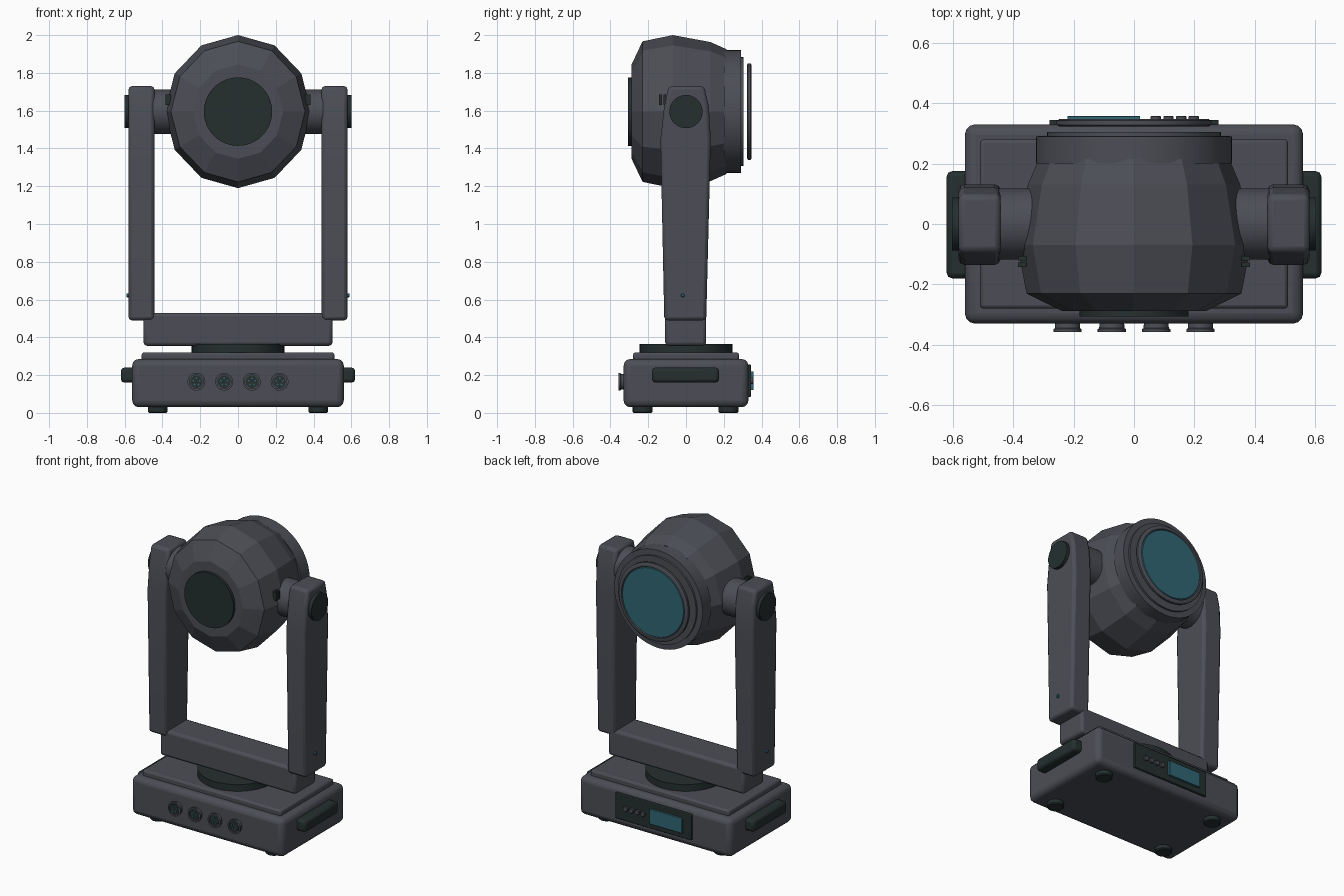
import bpy, bmesh, math
from mathutils import Matrix, Vector

if "Cube" in bpy.data.objects:
    bpy.data.objects.remove(bpy.data.objects["Cube"])


def colour(name, rgb):
    m = bpy.data.materials.new(name)
    m.diffuse_color = (*rgb, 1)
    m.use_nodes = True
    m.node_tree.nodes["Principled BSDF"].inputs["Base Color"].default_value = m.diffuse_color
    return m


GREY = colour("charcoal grey", (0.072, 0.076, 0.092))
DARK = colour("green black", (0.018, 0.028, 0.028))
TEAL = colour("teal glass", (0.03, 0.135, 0.175))
PIVOT_Z = 1.595


def finish(bm, name, mat, bevel=0.0, segments=2, smooth=True):
    bmesh.ops.recalc_face_normals(bm, faces=bm.faces)
    me = bpy.data.meshes.new(name)
    bm.to_mesh(me)
    bm.free()
    ob = bpy.data.objects.new(name, me)
    bpy.context.collection.objects.link(ob)
    me.materials.append(mat)
    if bevel:
        b = ob.modifiers.new("rounded edges", "BEVEL")
        b.width, b.segments, b.limit_method = bevel, segments, "ANGLE"
        b.angle_limit = math.radians(40)
    if smooth:
        bpy.ops.object.select_all(action="DESELECT")
        ob.select_set(True)
        bpy.context.view_layer.objects.active = ob
        bpy.ops.object.shade_smooth_by_angle(angle=math.radians(35))
    return ob


def box(name, lo, hi, mat, bevel=0.0, segments=2):
    bm = bmesh.new()
    bmesh.ops.create_cube(bm, size=1)
    lo, hi = Vector(lo), Vector(hi)
    for v in bm.verts:
        v.co = Vector([(lo[i] + hi[i]) / 2 + v.co[i] * (hi[i] - lo[i]) for i in range(3)])
    return finish(bm, name, mat, bevel, segments)


def lathe(name, profile, centre, axis, mat, sides=48, smooth=True, x_scale=1.0):
    """Spin (radius, offset) pairs round an axis; a closed end is capped."""
    bm = bmesh.new()
    rings = []
    for r, h in profile:
        ring = []
        for i in range(sides):
            a = 2 * math.pi * i / sides
            c, s = r * math.cos(a), r * math.sin(a)
            p = {"X": (h, c, s), "Y": (c * x_scale, h, s), "Z": (c, s, h)}[axis]
            ring.append(bm.verts.new(Vector(p) + Vector(centre)))
        rings.append(ring)
    for a, b in zip(rings, rings[1:]):
        for i in range(sides):
            j = (i + 1) % sides
            bm.faces.new((a[i], a[j], b[j], b[i]))
    bm.faces.new(rings[0])
    bm.faces.new(rings[-1])
    return finish(bm, name, mat, smooth=smooth)


def disc(name, r, h0, h1, centre, axis, mat, sides=40, edge=0.0):
    prof = [(r, h0), (r, h1)]
    if edge:
        e = math.copysign(edge, h1 - h0)
        prof = [(r - edge, h0), (r, h0 + e), (r, h1 - e), (r - edge, h1)]
    return lathe(name, prof, centre, axis, mat, sides)


# Base housing, top plate and feet
box("base_housing", (-0.56, -0.33, 0.03), (0.56, 0.33, 0.285), GREY, 0.035, 3)
box("base_top_plate", (-0.51, -0.28, 0.27), (0.51, 0.28, 0.32), GREY, 0.012)
for x in (-0.425, 0.425):
    for y in (-0.23, 0.225):
        disc("foot", 0.052, 0, 0.045, (x, y, 0), "Z", DARK, 24, 0.006)

# Turntable and yoke crossbar
disc("turntable", 0.245, 0.31, 0.365, (0, 0, 0), "Z", DARK, 48)
box("yoke_crossbar", (-0.5, -0.11, 0.355), (0.5, 0.107, 0.53), GREY, 0.018)

# Rear control panel: screen and row of buttons
box("control_panel", (-0.28, 0.32, 0.085), (0.28, 0.345, 0.255), DARK, 0.004)
box("display_screen", (-0.22, 0.34, 0.12), (0.02, 0.358, 0.22), TEAL, 0.003)
for i in range(4):
    disc("panel_button", 0.017, 0.34, 0.358, (0.072 + 0.042 * i, 0, 0.17), "Y", GREY, 16, 0.003)

# Front sockets: rim, dark face, contact pins
for i in range(4):
    x, z = -0.22 + 0.1467 * i, 0.165
    lathe("socket_rim", [(0.04, -0.32), (0.042, -0.345), (0.047, -0.348), (0.047, -0.357),
                         (0.037, -0.357), (0.037, -0.347)], (x, 0, z), "Y", GREY, 28)
    disc("socket_face", 0.033, -0.34, -0.353, (x, 0, z), "Y", DARK, 24)
    for k in range(5):
        a = math.pi / 2 + k * 2 * math.pi / 5
        disc("socket_pin", 0.005, -0.35, -0.357,
             (x + 0.018 * math.cos(a), 0, z + 0.018 * math.sin(a)), "Y", TEAL, 8)

# Side parts, repeated left and right
ARM = [(-0.115, 0.49), (0.107, 0.49), (0.131, 1.45), (0.121, 1.62),
       (0.096, 1.73), (-0.092, 1.73), (-0.116, 1.62), (-0.135, 1.45)]
for s in (-1, 1):
    box("carry_handle", (min(s * 0.54, s * 0.62), -0.18, 0.16),
        (max(s * 0.54, s * 0.62), 0.175, 0.24), DARK, 0.018)
    # tapered arm extruded across its thickness
    bm = bmesh.new()
    face = bm.faces.new([bm.verts.new((s * 0.442, y, z)) for y, z in ARM])
    ext = bmesh.ops.extrude_face_region(bm, geom=[face])
    bmesh.ops.translate(bm, vec=(s * 0.138, 0, 0),
                        verts=[v for v in ext["geom"] if isinstance(v, bmesh.types.BMVert)])
    finish(bm, "yoke_arm", GREY, 0.018)
    disc("pivot_hub", 0.118, s * 0.3, s * 0.45, (0, 0, PIVOT_Z), "X", GREY, 40)
    disc("pivot_cap", 0.088, s * 0.57, s * 0.602, (0, 0, PIVOT_Z), "X", DARK, 40)
    disc("arm_indicator", 0.01, s * 0.57, s * 0.591, (0, -0.018, 0.622), "X", TEAL, 12, 0.003)
    for y in (-0.135, -0.113):
        box("head_vent", (s * 0.37 - 0.014, y - 0.007, 1.63),
            (s * 0.37 + 0.014, y + 0.007, 1.685), DARK)

# Faceted lamp head
lathe("lamp_head", [(0.25, -0.288), (0.372, -0.23), (0.405, -0.07), (0.368, 0.13), (0.33, 0.215)],
      (0, 0, PIVOT_Z), "Y", GREY, 12, smooth=False, x_scale=0.955)
disc("head_end_cap", 0.181, -0.28, -0.306, (0, 0, PIVOT_Z), "Y", DARK, 48)

# Lens end: stepped collar, bezel ring and glass
lathe("head_collar", [(0.325, 0.2), (0.325, 0.29), (0.288, 0.292), (0.288, 0.305)],
      (0, 0, PIVOT_Z), "Y", GREY, 48)
lathe("lens_bezel", [(0.245, 0.322), (0.256, 0.328), (0.256, 0.342), (0.245, 0.348),
                     (0.232, 0.348), (0.228, 0.34)], (0, 0, PIVOT_Z), "Y", GREY, 48)
disc("lens_glass", 0.227, 0.335, 0.347, (0, 0, PIVOT_Z), "Y", TEAL, 48, 0.003)
